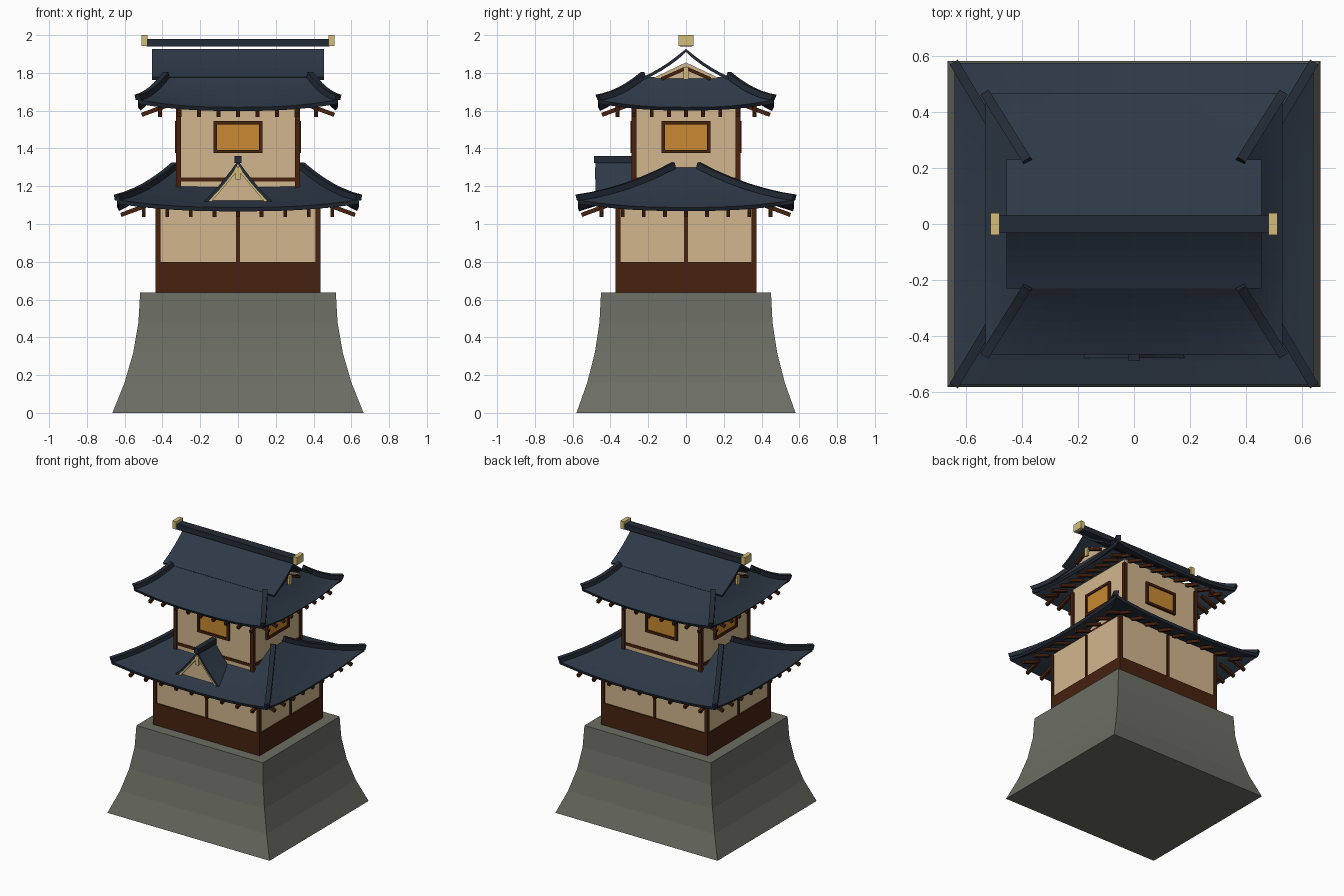
import bpy, bmesh, math
from mathutils import Vector

cube = bpy.data.objects.get("Cube")
if cube:
    bpy.data.objects.remove(cube)


def material(name, rgb):
    m = bpy.data.materials.new(name)
    m.use_nodes = True
    lin = [((c / 255 + 0.055) / 1.055) ** 2.4 for c in rgb] + [1]
    m.diffuse_color = lin
    m.node_tree.nodes["Principled BSDF"].inputs["Base Color"].default_value = lin
    return m


TILE = material("slate_blue_tile", (46, 57, 71))
TRIM = material("dark_tile_trim", (35, 43, 54))
STONE = material("grey_stone", (108, 110, 100))
PLASTER = material("warm_plaster", (210, 182, 142))
WOOD = material("dark_wood", (70, 34, 15))
AMBER = material("amber_pane", (200, 137, 50))
GOLD = material("pale_gold", (212, 190, 122))


def mesh(name, verts, faces, *mats):
    me = bpy.data.meshes.new(name)
    me.from_pydata([tuple(v) for v in verts], [], faces)
    bm = bmesh.new()
    bm.from_mesh(me)
    bmesh.ops.remove_doubles(bm, verts=bm.verts, dist=1e-5)
    bmesh.ops.recalc_face_normals(bm, faces=bm.faces)
    bm.to_mesh(me)
    bm.free()
    for m in mats:
        me.materials.append(m)
    ob = bpy.data.objects.new(name, me)
    bpy.context.collection.objects.link(ob)
    return ob


def box(name, lo, hi, mat):
    verts = [(x, y, z) for x in (lo[0], hi[0]) for y in (lo[1], hi[1]) for z in (lo[2], hi[2])]
    faces = [(0, 1, 3, 2), (4, 6, 7, 5), (0, 4, 5, 1), (2, 3, 7, 6), (0, 2, 6, 4), (1, 5, 7, 3)]
    return mesh(name, verts, faces, mat)


def block(name, hx, hy, z0, z1, mat):
    return box(name, (-hx, -hy, z0), (hx, hy, z1), mat)


def beam(name, path, w, h, mat):
    """Square bar swept along a path, upright cross-section."""
    pts = [Vector(p) for p in path]
    d = pts[-1] - pts[0]
    side = Vector((-d.y, d.x, 0)).normalized() * w / 2
    up = side.cross(d).normalized() * h / 2
    up = up if up.z > 0 else -up
    verts = [p + s * side + t * up for p in pts for s, t in ((-1, -1), (1, -1), (1, 1), (-1, 1))]
    n = len(pts)
    faces = [(4 * i + k, 4 * i + (k + 1) % 4, 4 * i + 4 + (k + 1) % 4, 4 * i + 4 + k)
             for i in range(n - 1) for k in range(4)]
    faces += [(0, 1, 2, 3), tuple(range(4 * n - 4, 4 * n))]
    return mesh(name, verts, faces, mat)


def thicken(ob, amount):
    """Give a sheet thickness below, with darker rim faces."""
    if sum(p.normal.z for p in ob.data.polygons) < 0:
        ob.data.flip_normals()
    s = ob.modifiers.new("thickness", "SOLIDIFY")
    s.thickness, s.offset, s.material_offset_rim = amount, -1, 1


def turned(p, k, hx, hy):
    """Map (along, outward, z) onto one of the four sides."""
    a, o, z = p
    return [(a, -o, z), (o, a, z), (-a, o, z), (-o, -a, z)][k]


def skirt_roof(name, ex, ey, tx, ty, z0, rise, lift):
    """Hipped roof with sagging slopes, lifted corners, hip ridges and rafters."""
    def point(u, t, k):
        half, out = ((ex, ey), (ey, ex))[k % 2]
        thalf, tout = ((tx, ty), (ty, tx))[k % 2]
        z = z0 + rise * (0.72 * t + 0.28 * t * t) + lift * abs(u) ** 2.5 * (1 - t) ** 2
        return turned((u * (half + (thalf - half) * t), out + (tout - out) * t, z), k, 0, 0)

    nu, nt = 16, 6
    verts, faces = [], []
    for k in range(4):
        o = len(verts)
        verts += [point(2 * i / nu - 1, j / nt, k) for j in range(nt + 1) for i in range(nu + 1)]
        faces += [(o + j * (nu + 1) + i, o + j * (nu + 1) + i + 1,
                   o + (j + 1) * (nu + 1) + i + 1, o + (j + 1) * (nu + 1) + i)
                  for j in range(nt) for i in range(nu)]
    thicken(mesh(name, verts, faces, TILE, TRIM), 0.022)
    for k in range(4):
        path = [Vector(point(1, j / nt, k)) + Vector((0, 0, 0.012)) for j in range(nt + 1)]
        beam(name + "_hip_ridge", path, 0.034, 0.032, TRIM)
        half, out = ((ex, ey), (ey, ex))[k % 2]
        for i in range(-4, 5):
            a = i * half * 0.195
            ends = [turned((a, out - d, z0 + dz), k, 0, 0) for d, dz in ((0.02, -0.04), (0.15, 0.008))]
            beam(name + "_rafter", ends, 0.02, 0.022, WOOD)


def sheet(name, section, axis, a, b, amount):
    """Open curved sheet from a (side, z) section, stretched along one axis."""
    n = len(section)
    verts = [(s, e, z) if axis == "y" else (e, s, z) for e in (a, b) for s, z in section]
    thicken(mesh(name, verts, [(i, i + 1, n + i + 1, n + i) for i in range(n - 1)], TILE, TRIM), amount)


def gable_section(half, z0, z1, sag):
    out = []
    for i in range(-5, 6):
        t = 1 - abs(i) / 5
        out.append((half * i / 5, z0 + (z1 - z0) * t - sag * math.sin(math.pi * t)))
    return out


# Battered stone base
levels = 4
verts, faces = [], []
for i in range(levels + 1):
    t = i / levels
    c = (1 - t) ** 2
    hx, hy = 0.518 + 0.147 * c, 0.45 + 0.13 * c
    verts += [(sx * hx, sy * hy, 0.637 * t) for sx, sy in ((-1, -1), (1, -1), (1, 1), (-1, 1))]
for i in range(levels):
    faces += [(4 * i + k, 4 * i + (k + 1) % 4, 4 * i + 4 + (k + 1) % 4, 4 * i + 4 + k) for k in range(4)]
faces += [(3, 2, 1, 0), tuple(range(4 * levels, 4 * levels + 4))]
mesh("stone_base", verts, faces, STONE)


def posts(name, hx, hy, z0, z1, w):
    for sx in (-1, 1):
        for sy in (-1, 1):
            x, y = sx * (hx - w / 2), sy * (hy - w / 2)
            box(name, (x - w / 2, y - w / 2, z0), (x + w / 2, y + w / 2, z1), WOOD)


# Lower storey
block("lower_wall", 0.428, 0.363, 0.637, 1.14, PLASTER)
block("lower_boarding", 0.437, 0.372, 0.637, 0.8, WOOD)
posts("lower_corner_post", 0.437, 0.372, 0.637, 1.13, 0.026)
block("lower_middle_post_front_back", 0.01, 0.37, 0.78, 1.13, WOOD)
block("lower_middle_post_sides", 0.435, 0.01, 0.78, 1.13, WOOD)
skirt_roof("lower_roof", 0.64, 0.573, 0.335, 0.065, 1.088, 0.21, 0.04)

# Upper storey with a framed window on each side
block("upper_wall", 0.318, 0.278, 1.14, 1.66, PLASTER)
block("upper_sill", 0.322, 0.282, 1.225, 1.247, WOOD)
posts("upper_corner_post", 0.328, 0.288, 1.16, 1.63, 0.026)
for k in range(4):
    wall = (0.278, 0.318)[k % 2]

    def window_part(name, a0, a1, z0, z1, depth, mat):
        p = turned((a0, wall - 0.01, z0), k, 0, 0)
        q = turned((a1, wall + depth, z1), k, 0, 0)
        box(name, [min(m) for m in zip(p, q)], [max(m) for m in zip(p, q)], mat)

    window_part("window_pane", -0.115, 0.115, 1.385, 1.535, 0.007, AMBER)
    for z in (1.375, 1.527):
        window_part("window_rail", -0.13, 0.13, z, z + 0.018, 0.016, WOOD)
    for a in (-0.13, 0.112):
        window_part("window_stile", a, a + 0.018, 1.375, 1.545, 0.016, WOOD)

# Upper roof: hipped skirt, gabled top, ridge and gold finials
skirt_roof("upper_roof", 0.53, 0.465, 0.38, 0.225, 1.618, 0.16, 0.04)
sheet("top_gable_roof", gable_section(0.23, 1.777, 1.927, 0.012), "x", -0.455, 0.455, 0.016)
box("main_ridge", (-0.485, -0.032, 1.94), (0.485, 0.032, 1.98), TRIM)
for s in (-1, 1):
    box("ridge_finial", (s * 0.495 - 0.016, -0.04, 1.943), (s * 0.495 + 0.016, 0.04, 2.0), GOLD)
    mesh("end_gable_wall", [(s * 0.385, -0.19, 1.765), (s * 0.385, 0.19, 1.765), (s * 0.385, 0, 1.855)],
         [(0, 1, 2)], PLASTER)
    for side in (-1, 1):
        beam("end_gable_bargeboard", [(s * 0.41, 0, 1.825), (s * 0.41, side * 0.13, 1.768)], 0.02, 0.018, WOOD)
    box("end_gable_pendant", (s * 0.425 - 0.008, -0.014, 1.765), (s * 0.425 + 0.008, 0.014, 1.83), GOLD)

# Small front dormer gable
sheet("dormer_roof", gable_section(0.19, 1.11, 1.335, 0.012), "y", -0.478, -0.25, 0.016)
box("dormer_ridge", (-0.019, -0.488, 1.322), (0.019, -0.25, 1.36), TRIM)
mesh("dormer_gable_wall", [(-0.16, -0.462, 1.115), (0.16, -0.462, 1.115), (0, -0.462, 1.305)],
     [(0, 1, 2)], PLASTER)
for s in (-1, 1):
    beam("dormer_bargeboard", [(0, -0.47, 1.298), (s * 0.15, -0.47, 1.12)], 0.012, 0.018, GOLD)
box("dormer_pendant", (-0.012, -0.482, 1.235), (0.012, -0.464, 1.3), GOLD)
